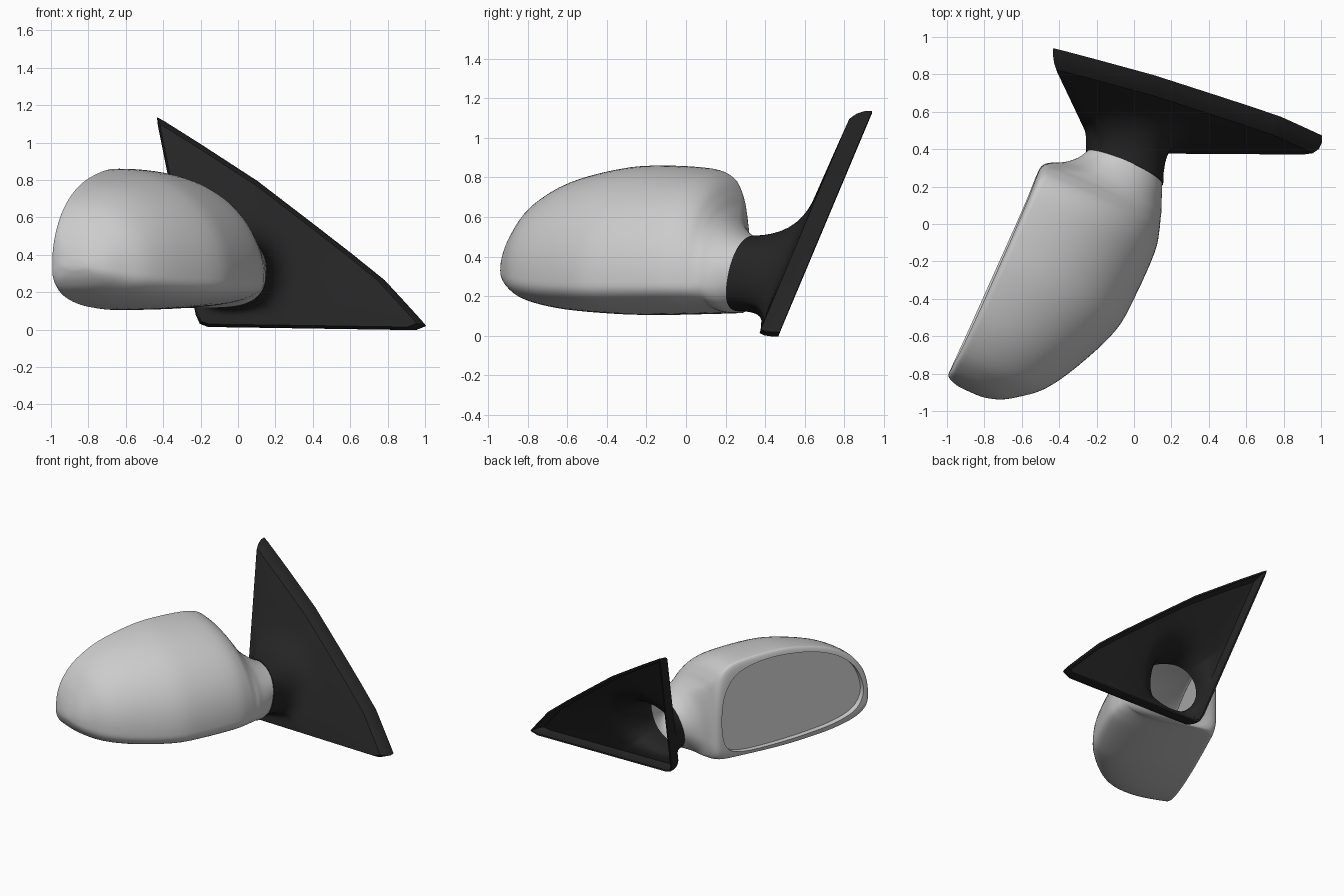
import bpy, bmesh, math
from mathutils import Vector

if "Cube" in bpy.data.objects:
    bpy.data.objects.remove(bpy.data.objects["Cube"])

N = 96


def to_world(s, d, z):
    # s runs along the mirror glass (outwards), d is depth behind the glass
    return Vector((-0.49 - 0.405 * s + 0.914 * d, 0.33 - 0.914 * s - 0.405 * d, z))


def catmull(pts, steps, closed=False):
    out, n = [], len(pts)
    pick = (lambda i: pts[i % n]) if closed else (lambda i: pts[max(0, min(n - 1, i))])
    for i in range(n if closed else n - 1):
        p = [pick(i + k) for k in (-1, 0, 1, 2)]
        for k in range(steps):
            t = k / steps
            out.append(tuple(0.5 * (2 * b + (c - a) * t + (2 * a - 5 * b + 4 * c - e) * t * t
                                    + (3 * b - a - 3 * c + e) * t ** 3) for a, b, c, e in zip(*p)))
    return out if closed else out + [pts[-1]]


def section(st, phi):
    # lopsided superellipse: flat at the glass side, full and low at the front
    s, dl, dc, dm, zb, zw, zt, nl, shear = st
    c, sn = math.cos(phi), math.sin(phi)
    n = (2.15 if sn > 0 else 2.6) if c > 0 else nl
    d = dc + (dm - dc if c > 0 else dl - dc) * abs(c) ** (2 / n)
    z = zw + (zt - zw if sn > 0 else zb - zw) * abs(sn) ** (2 / n)
    return to_world(s + shear * (z - 0.3), d, z)


def loft(name, rings, caps=False):
    bm = bmesh.new()
    rows = [[bm.verts.new(p) for p in r] for r in rings]
    m = len(rows[0])
    for a, b in zip(rows, rows[1:]):
        for i in range(m):
            bm.faces.new((a[i], a[(i + 1) % m], b[(i + 1) % m], b[i]))
    if caps:
        bm.faces.new(rows[0])
        bm.faces.new(rows[-1])
    bmesh.ops.recalc_face_normals(bm, faces=bm.faces)
    return finish(name, bm)


def finish(name, bm):
    me = bpy.data.meshes.new(name)
    bm.to_mesh(me)
    bm.free()
    ob = bpy.data.objects.new(name, me)
    bpy.context.collection.objects.link(ob)
    return ob


def activate(ob):
    bpy.ops.object.select_all(action='DESELECT')
    ob.select_set(True)
    bpy.context.view_layer.objects.active = ob


def smooth(ob, angle=35):
    activate(ob)
    bpy.ops.object.shade_smooth_by_angle(angle=math.radians(angle))


# Housing stations: s, d left, d centre, d right, z bottom, z widest, z top, roundness, shear
stations = [
    (-.15, .195, .40, .633, .13, .30, .50, 2, -.2),
    (-.10, .165, .37, .655, .118, .29, .53, 2, -.12),
    (-.05, .11, .30, .675, .115, .28, .58, 2.2, -.05),
    (-.015, .04, .18, .69, .115, .28, .65, 2.6, 0),
    (.02, .005, .10, .70, .115, .27, .72, 3.2, 0),
    (.08, 0, .06, .72, .113, .27, .80, 4, 0),
    (.20, 0, .05, .745, .11, .27, .845, 4, 0),
    (.47, 0, .05, .744, .105, .27, .86, 4, 0),
    (.67, 0, .05, .721, .11, .27, .845, 4, 0),
    (.92, 0, .05, .615, .13, .28, .785, 4, 0),
    (1.10, 0, .05, .505, .165, .30, .69, 4, 0),
    (1.20, 0, .05, .39, .21, .32, .58, 4, 0),
    (1.25, .005, .07, .31, .26, .33, .48, 3, 0),
    (1.275, .06, .13, .23, .31, .34, .39, 2, 0),
    (1.28, .12, .15, .18, .335, .34, .35, 2, 0)]
rings = [[section(st, 2 * math.pi * i / N) for i in range(N)] for st in catmull(stations, 4)]
housing = loft("mirror_housing", rings, caps=True)

# Recess for the glass
outline = catmull([(.05, .38), (.07, .60), (.16, .745), (.33, .805), (.55, .815), (.8, .78),
                   (1.0, .705), (1.14, .59), (1.205, .45), (1.205, .34), (1.14, .25),
                   (1.0, .195), (.8, .165), (.5, .145), (.22, .15), (.09, .21)], 4, True)
DEPTH = 0.045
cutter = loft("recess_cutter", [[to_world(s, d, z) for s, z in outline] for d in (-.06, DEPTH)], True)
cutter.hide_render = True
mod = housing.modifiers.new("recess", 'BOOLEAN')
mod.object, mod.operation, mod.solver = cutter, 'DIFFERENCE', 'EXACT'
activate(housing)
bpy.ops.object.modifier_apply(modifier=mod.name)
bpy.data.objects.remove(cutter)

# Open the neck end and the recess floor so the housing is a hollow shell
bm = bmesh.new()
bm.from_mesh(housing.data)


def depth(p):
    return 0.914 * (p.x + 0.49) - 0.405 * (p.y - 0.33)


def along(p):
    return -0.405 * (p.x + 0.49) - 0.914 * (p.y - 0.33)


gone = [f for f in bm.faces
        if all(abs(depth(v.co) - DEPTH) < .002 for v in f.verts)
        and abs(f.normal.dot(Vector((.914, -.405, 0)))) > .98
        or all(abs(along(v.co) + .15 + .2 * (v.co.z - .3)) < .003 for v in f.verts)]
bmesh.ops.delete(bm, geom=gone, context='FACES')
bm.to_mesh(housing.data)
bm.free()
smooth(housing)

# Glass
bm = bmesh.new()
bm.faces.new([bm.verts.new(to_world(s, DEPTH - .001, z)) for s, z in outline])
finish("mirror_glass", bm)

# Triangular door base flaring out of the neck
corners = [(-.43, 1.13), (-.2, .985), (.1, .79), (.4, .56), (.6, .405), (.78, .26), (.9, .13),
           (1, .02), (.95, .003), (-.16, .02), (-.2, .035), (-.22, .08), (-.37, .83)]
edge = []
for a, b in zip(corners, corners[1:] + corners[:1]):
    a, b = Vector(a), Vector(b)
    k = max(1, round((b - a).length / .04))
    edge += [a.lerp(b, i / k) for i in range(k)]


def plate(p, off):
    return Vector((p.x, .465 + .42 * p.y - off, p.y))


centre = Vector((-.05, .3))
columns = []
for q in edge:
    phi = math.atan2(q.y - centre.y, q.x - centre.x)
    neck = section(stations[0], phi)
    p = Vector((neck.x, neck.z))
    inner = centre + (q - centre) * .955
    gap = inner - p
    foot = p + gap.normalized() * min(.17, gap.length * .7)
    end, ctrl = plate(foot, .105), plate(p, .12)
    col = [neck * (1 - t) ** 2 + ctrl * 2 * t * (1 - t) + end * t * t
           for t in [i / 8 for i in range(9)]]
    col += [plate(foot.lerp(inner, t), .105 - .01 * t) for t in (.33, .67, 1)]
    col += [plate(centre + (q - centre) * .985, .07), plate(q, .035), plate(q, 0)]
    columns.append(col)
base = loft("door_base", [list(r) for r in zip(*columns)])
mod = base.modifiers.new("wall", 'SOLIDIFY')
mod.thickness, mod.offset = .012, 0
activate(base)
bpy.ops.object.modifier_apply(modifier=mod.name)
smooth(base)

black = bpy.data.materials.new("black_plastic")
black.diffuse_color = (.018, .018, .018, 1)
black.use_nodes = True
black.node_tree.nodes["Principled BSDF"].inputs["Base Color"].default_value = black.diffuse_color
base.data.materials.append(black)
